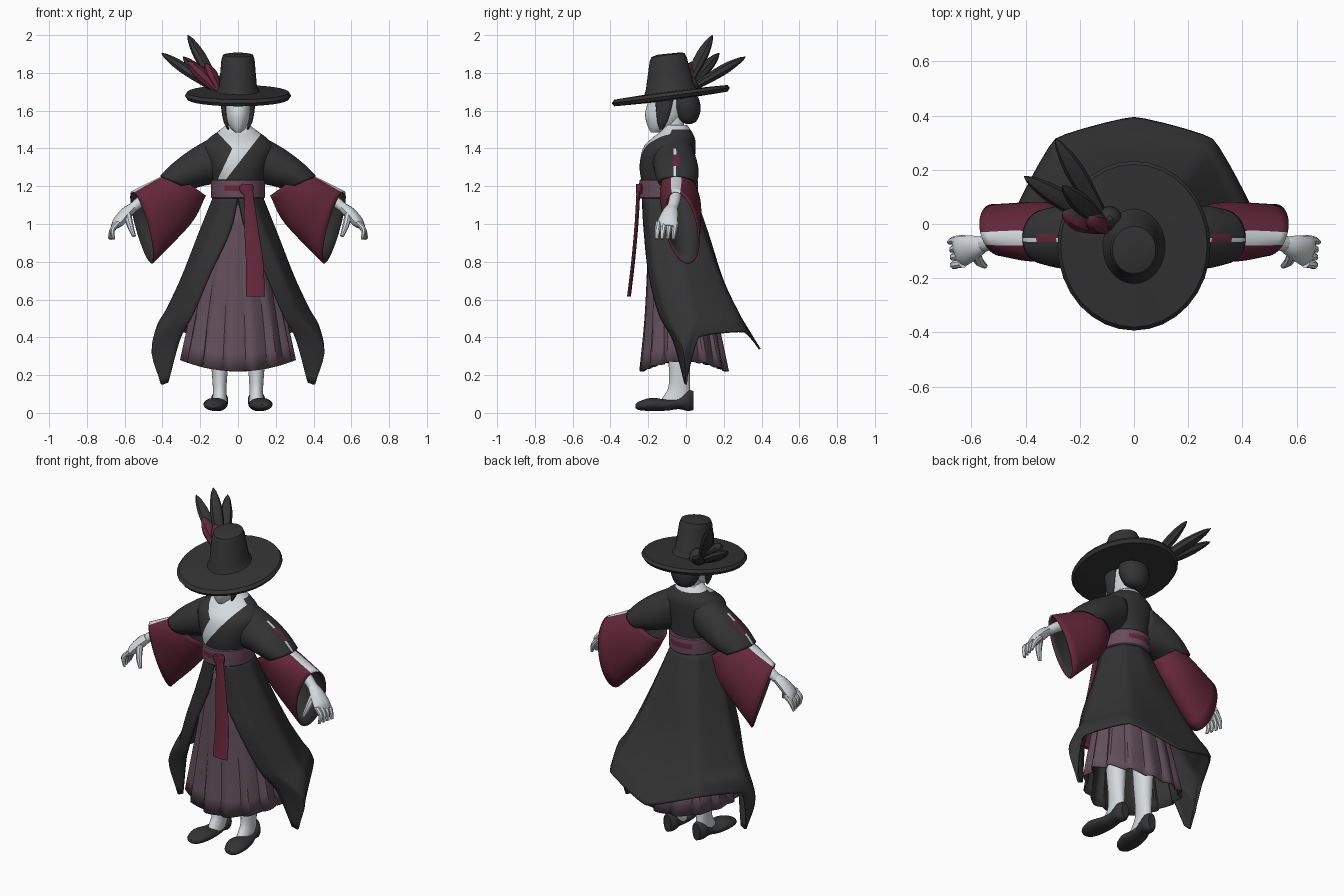
import bpy, bmesh, math
from mathutils import Vector as V

if "Cube" in bpy.data.objects:
    bpy.data.objects.remove(bpy.data.objects["Cube"])


def material(name, *rgb):
    m = bpy.data.materials.new(name)
    m.use_nodes = True
    m.diffuse_color = (*rgb, 1)
    bsdf = next(n for n in m.node_tree.nodes if n.type == 'BSDF_PRINCIPLED')
    bsdf.inputs["Base Color"].default_value = (*rgb, 1)
    bsdf.inputs["Roughness"].default_value = 0.8
    return m


charcoal = material("charcoal", .034, .034, .034)
crimson = material("crimson", .13, .021, .042)
plum = material("plum", .125, .08, .105)
mauve = material("mauve", .14, .07, .1)
white = material("pale_white", .66, .70, .72)


def spline(pts, steps, pull=.5):
    """Curve passing through every point; a low pull keeps corners."""
    if steps == 1:
        return list(pts)
    out = []
    for i in range(len(pts) - 1):
        b, c = pts[i], pts[i + 1]
        m0 = (c - pts[i - 1]) * pull if i else c - b
        m1 = (pts[i + 2] - b) * pull if i + 2 < len(pts) else c - b
        for k in range(steps):
            t = k / steps
            out.append(b + m0 * t + (3 * (c - b) - 2 * m0 - m1) * t ** 2
                       + (2 * (b - c) + m0 + m1) * t ** 3)
    return out + [pts[-1]]


def ring(c, u, v, n=24):
    c, u, v = V(c), V(u), V(v)
    return [c + u * math.cos(2 * math.pi * k / n) + v * math.sin(2 * math.pi * k / n)
            for k in range(n)]


def oval(z, hx, front, back, x=0, n=24, tilt=0):
    return ring((x, (front + back) / 2, z), (hx, 0, 0),
                (0, (back - front) / 2, tilt * (back - front) / 2), n)


def loft(name, rings, mats, steps=1, closed=True, cap=True, rule=None,
         mirror=False, thick=0, cuts=(), angle=40):
    cols = [spline(col, steps) for col in zip(*rings)]
    n, rows = len(cols), len(cols[0])
    bm = bmesh.new()
    grid = [[bm.verts.new(p) for p in col] for col in cols]
    for j in range(n if closed else n - 1):
        a, b = grid[j], grid[(j + 1) % n]
        for i in range(rows - 1):
            bm.faces.new((a[i], b[i], b[i + 1], a[i + 1]))
    if cap:
        bm.faces.new([c[0] for c in grid])
        bm.faces.new([c[-1] for c in grid])
    bmesh.ops.recalc_face_normals(bm, faces=bm.faces)
    for co, no in cuts:
        bmesh.ops.bisect_plane(bm, geom=bm.verts[:] + bm.edges[:] + bm.faces[:],
                               plane_co=co, plane_no=no)
    for f in bm.faces:
        f.smooth = True
        if rule:
            f.material_index = rule(f.calc_center_median(), f)
    me = bpy.data.meshes.new(name)
    bm.to_mesh(me)
    bm.free()
    me.set_sharp_from_angle(angle=math.radians(angle))
    for m in mats:
        me.materials.append(m)
    ob = bpy.data.objects.new(name, me)
    bpy.context.collection.objects.link(ob)
    if mirror:
        ob.modifiers.new("mirror", 'MIRROR')
    if thick:
        s = ob.modifiers.new("thickness", 'SOLIDIFY')
        s.thickness, s.offset, s.material_offset = thick, -1, 1


def tube(name, path, radii, mats, mirror=False, n=10, rule=None):
    """Tapered tube; each radius pair is width and depth."""
    path = [V(p) for p in path]
    d = (path[-1] - path[0]).normalized()
    u = d.cross(V((0, 0, 1))).normalized()
    v = d.cross(u)
    loft(name, [ring(p, u * a, v * b, n) for p, (a, b) in zip(path, radii)],
         mats, 3, mirror=mirror, rule=rule)


# Hat: tilted brim and tapered crown in one profile
loft("hat", [oval(z, hx, f, b, n=32, tilt=t) for z, hx, f, b, t in (
    (1.655, .09, -.2, .03, .13), (1.662, .27, -.38, .22, .13),
    (1.68, .282, -.393, .232, .13), (1.697, .27, -.38, .22, .13),
    (1.702, .115, -.22, .055, .13), (1.73, .1, -.212, .04, .13),
    (1.87, .088, -.193, .004, .13), (1.895, .08, -.183, -.008, .13),
    (1.902, .05, -.15, -.04, .1))], [charcoal])

# Feathers fanning out from a knot on the crown; the short ones are red in front
base = V((-.09, -.02, 1.69))
for name, tip, wide, rule in (
        ("feather_side", (-.405, .175, 1.905), .036, None),
        ("feather_back", (-.29, .315, 1.885), .036, None),
        ("feather_tall", (-.265, .14, 2), .036, None),
        ("feather_red_outer", (-.265, .04, 1.86), .045, lambda c, f: int(f.normal.y < .1)),
        ("feather_red_inner", (-.17, .02, 1.85), .04, lambda c, f: int(f.normal.y < .1))):
    path = [base.lerp(V(tip), t) for t in (0, .3, .65, .9, 1)]
    tube(name, path, [(wide * k, .8 * wide * k) for k in (.4, .8, 1, .55, .05)],
         [charcoal, crimson], n=8, rule=rule)
loft("feather_knot", [oval(z, h, .02 - h, .02 + h, -.09) for z, h in (
    (1.69, .03), (1.72, .045), (1.76, .035), (1.785, .01))], [charcoal], 3)

# Head, neck and hair
loft("head", [oval(*s) for s in (
    (1.485, .015, -.185, -.13), (1.51, .042, -.2, -.06), (1.55, .06, -.213, -.03),
    (1.59, .068, -.216, 0), (1.65, .074, -.2, .01), (1.7, .07, -.18, 0))], [white], 3)
loft("neck", [oval(z, .045, -.125, -.01) for z in (1.43, 1.57)], [white])
loft("hair_bun", [oval(*s) for s in (
    (1.53, .02, 0, .03), (1.55, .06, -.04, .06), (1.61, .088, -.07, .078),
    (1.67, .086, -.075, .065), (1.69, .06, -.06, .04))], [charcoal], 3)
loft("hair_lock", [oval(z, h, f, b, x) for z, h, f, b, x in (
    (1.5, .004, -.14, -.125, .052), (1.54, .012, -.152, -.1, .064),
    (1.6, .015, -.158, -.08, .073), (1.67, .016, -.165, -.065, .076))],
    [charcoal], 3, mirror=True)

# Jacket body with the crossed collar cut in
lapel = (V((.11, 0, 1.46)), V((-.245, 0, .19)))
overlap = (V((-.03, 0, 1.4)), V((.17, 0, -.08)))
side_collar = (V((-.03, 0, 1.4)), V((.075, 0, .07)))


def collar(c, f):
    above = [(c - co).dot(no) > 0 for co, no in (lapel, overlap, side_collar)]
    return int(c.z > 1.498 or (c.y < -.08 and above[0] and (above[1] or above[2])))


loft("jacket", [oval(*s, n=40) for s in (
    (1.11, .13, -.215, .05), (1.2, .132, -.23, .045), (1.3, .158, -.246, .046),
    (1.4, .185, -.228, .05), (1.45, .158, -.185, .048), (1.49, .105, -.135, .03),
    (1.525, .06, -.115, .005))], [charcoal, white], 4, rule=collar,
    cuts=(lapel, overlap, side_collar))


# Wide sleeves and cuffs with a stripe along the top
def sleeve_ring(tx, tz, ty, bx, bz, by, w, skew=0):
    top, bot = V((tx, ty, tz)), V((bx, by, bz))
    return ring((top + bot) / 2, (top - bot) / 2, (skew, w, 0), 48)


def sleeve_stripe(c, f):
    off = abs(c.y + .053)
    if f.normal.z < .3 or off > .018 or c.x < .25:
        return 2
    if .295 < c.x < .36:
        return 1
    return 0 if c.y < -.053 else 2


def cuff_stripe(c, f):
    return 0 if f.normal.z > .3 and abs(c.y + .053) < .025 and c.x > .4 else 1


layers = [white, crimson, charcoal]
loft("sleeve", [sleeve_ring(*s) for s in (
    (.09, 1.485, -.06, .07, 1.22, -.08, .112), (.24, 1.4, -.052, .14, 1.21, -.055, .116),
    (.345, 1.322, -.052, .19, 1.2, -.045, .115), (.412, 1.255, -.052, .255, 1.18, -.04, .1))],
    layers, 5, cap=False, rule=sleeve_stripe, mirror=True, thick=.012)
loft("cuff", [sleeve_ring(*s) for s in (
    (.35, 1.28, -.052, .17, 1.15, -.03, .09), (.45, 1.23, -.053, .25, 1, -.005, .107),
    (.56, 1.175, -.055, .455, .79, .01, .09, .035))],
    layers, 5, cap=False, rule=cuff_stripe, mirror=True, thick=.01)

# Arms and hands
tube("arm", [(.36, -.05, 1.22), (.5, -.06, 1.13), (.565, -.075, 1.08)],
     [(.035, .035), (.032, .03), (.03, .026)], [white], True)
tube("palm", [(.555, -.075, 1.09), (.59, -.085, 1.06), (.635, -.1, 1.01), (.655, -.105, .985)],
     [(.03, .025), (.044, .031), (.056, .028), (.05, .014)], [white], True)
for k in range(4):
    y = -.055 - .03 * k
    tube("finger", [(.63, y, 1.01), (.665, y - .006, .97), (.682 - .008 * k, y - .012, .92)],
         [(.016, .017), (.015, .015), (.009, .009)], [white], True, 8)
tube("thumb", [(.585, -.11, 1.05), (.57, -.14, .99), (.55, -.155, .935)],
     [(.02, .022), (.017, .017), (.01, .01)], [white], True, 8)

# Belt with red patches, knot and hanging sash
loft("belt", [oval(z, .137 + e, -.242 - e, .058 + e, n=48) for z, e in (
    (1.135, 0), (1.14, .005), (1.175, .006), (1.205, .006), (1.23, .005), (1.235, 0))],
    [mauve, crimson],
    rule=lambda c, f: int(abs(c.z - 1.19) < .01 and abs(c.x) < .065))
loft("sash_knot", [oval(z, h, -.265, -.23, .045) for z, h in (
    (1.16, .025), (1.175, .035), (1.2, .036), (1.212, .025))], [crimson], 3)
loft("sash", [oval(z, h, y, y + .02, x) for z, h, y, x in (
    (1.18, .024, -.262, .055), (1, .036, -.272, .068), (.8, .046, -.29, .088),
    (.615, .05, -.312, .092))], [crimson], 3)

# Long open coat tails, from the front edge round to the middle of the back
half = [[V(p) for p in row] for row in (
    ((0, -.235, 1.15), (.08, -.21, 1.15), (.13, -.09, 1.15), (.09, .02, 1.15), (0, .05, 1.15)),
    ((.04, -.225, .97), (.14, -.19, .97), (.21, -.06, .95), (.14, .09, .95), (0, .12, .95)),
    ((.145, -.2, .74), (.24, -.16, .73), (.3, -.01, .72), (.2, .19, .7), (0, .2, .7)),
    ((.24, -.145, .52), (.33, -.1, .52), (.38, .02, .55), (.25, .26, .55), (0, .29, .51)),
    ((.31, -.07, .38), (.455, -.02, .35), (.42, .05, .48), (.28, .29, .49), (0, .345, .42)),
    ((.37, -.01, .16), (.41, 0, .155), (.43, .07, .4), (.29, .315, .43), (0, .395, .34)))]
full = [spline(r + [V((-p.x, p.y, p.z)) for p in r[-2::-1]], 5, .2) for r in half]
loft("coat_tails", full, [charcoal], 5, closed=False, cap=False, thick=.01)

# Pleated skirt with a dark lining
skirt = []
for z, hx, f, b, depth in ((1.1, .12, -.2, .04, 0), (.8, .18, -.207, .1, .04),
                           (.5, .25, -.222, .17, .07), (.22, .308, -.25, .23, .1)):
    mid = V((0, (f + b) / 2, z))
    row = [mid + (p - mid) * (1 - depth * abs(j % 6 - 1) / 4)
           for j, p in enumerate(oval(z, hx, f, b, n=84))]
    for p in row:
        p.z += .6 * depth * (p.x / hx) ** 2
    skirt.append(row)
loft("skirt", skirt, [plum, charcoal], 3, cap=False, angle=30, thick=.006)

# Legs and pointed slippers
loft("leg", [oval(*s, .097) for s in (
    (.04, .04, -.15, .02), (.08, .038, -.125, .025), (.13, .036, -.095, .022),
    (.22, .042, -.09, .02), (.4, .055, -.1, .025), (.75, .06, -.1, .03))],
    [white], 3, mirror=True)
loft("slipper", [ring((x, y, (lo + hi) / 2), (h, 0, 0), (0, 0, (hi - lo) / 2))
                 for y, x, h, lo, hi in (
    (-.268, .128, .015, .025, .045), (-.245, .126, .045, .014, .062),
    (-.18, .12, .063, .01, .08), (-.1, .112, .056, .012, .07),
    (-.04, .102, .046, .02, .08), (.01, .098, .046, .01, .12),
    (.04, .097, .025, .015, .115))], [charcoal], 3, mirror=True)
